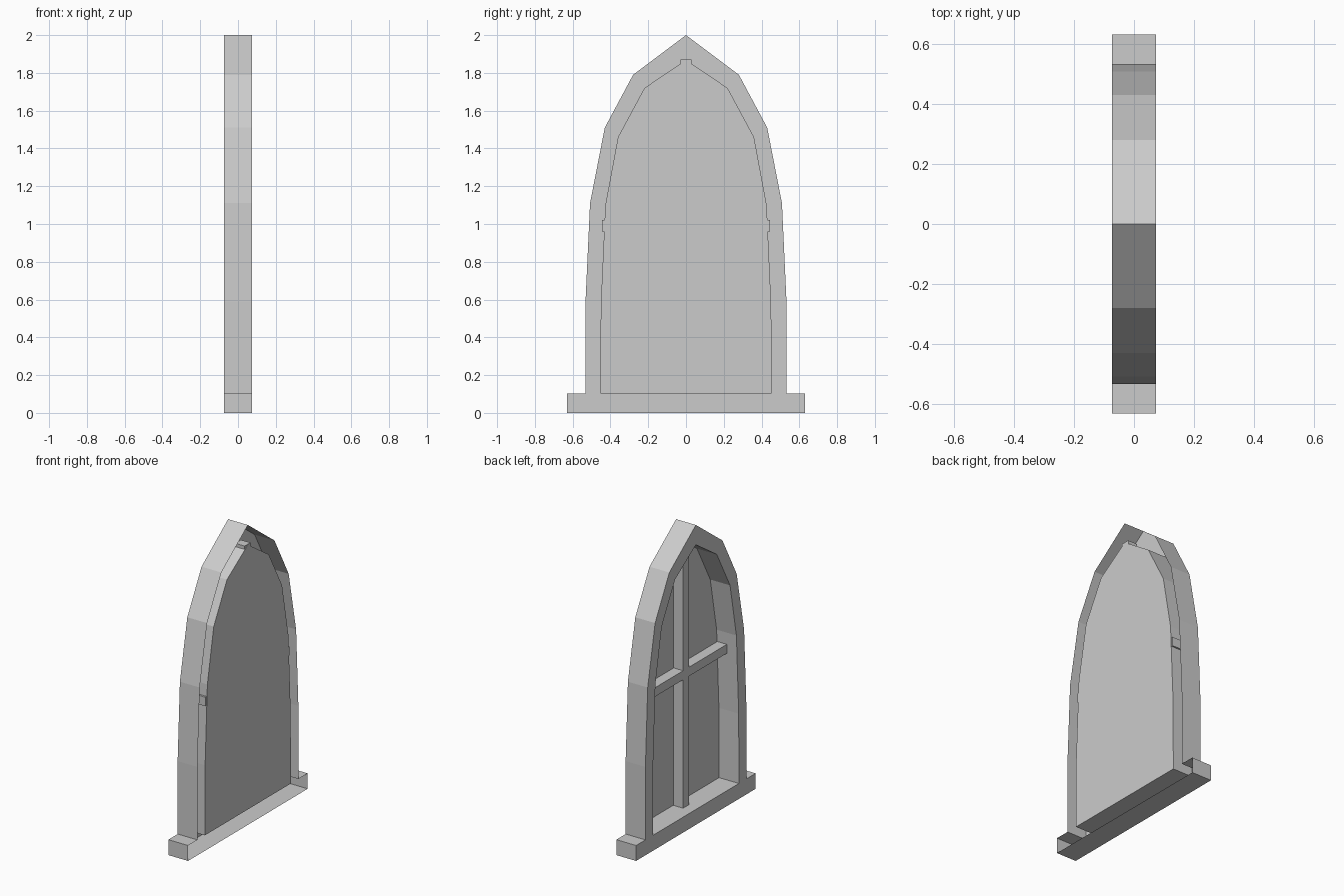
import bpy, bmesh

if "Cube" in bpy.data.objects:
    bpy.data.objects.remove(bpy.data.objects["Cube"])

D = 0.073            # half depth of the window
SILL_H = 0.103

# Right half of the arch, from sill to peak, as (y, z)
OUTER = [(0.532, SILL_H), (0.532, 0.59), (0.508, 1.11), (0.43, 1.51), (0.28, 1.79), (0, 2.0)]
INNER = [(0.453, SILL_H), (0.451, 0.57), (0.427, 1.10), (0.36, 1.46), (0.22, 1.72), (0, 1.868)]


def full_arch(half):
    return half + [(-y, z) for y, z in reversed(half[:-1])]


def make(name, bm):
    # Consistent normals, with the faces on the room side pointing to -x
    bmesh.ops.remove_doubles(bm, verts=bm.verts, dist=1e-5)
    bmesh.ops.recalc_face_normals(bm, faces=bm.faces)
    bm.normal_update()
    face = max(bm.faces, key=lambda f: abs(f.normal.x) * f.calc_area())
    if face.normal.x > 0:
        bmesh.ops.reverse_faces(bm, faces=bm.faces)
    mesh = bpy.data.meshes.new(name)
    bm.to_mesh(mesh)
    bm.free()
    bpy.context.collection.objects.link(bpy.data.objects.new(name, mesh))


def quad(bm, *pts):
    bm.faces.new([bm.verts.new(p) for p in pts])


def box(name, lo, hi):
    bpy.ops.mesh.primitive_cube_add(size=1, location=[(a + b) / 2 for a, b in zip(lo, hi)])
    ob = bpy.context.object
    ob.name = name
    ob.scale = [b - a for a, b in zip(lo, hi)]


# Arched frame: a channel left open on the wall side (+x)
out, inn = full_arch(OUTER), full_arch(INNER)
bm = bmesh.new()
sections = [[bm.verts.new(p) for p in ((D, *o), (-D, *o), (-D, *i), (D, *i))]
            for o, i in zip(out, inn)]
for a, b in zip(sections, sections[1:]):
    for k in range(3):
        bm.faces.new((a[k], b[k], b[k + 1], a[k + 1]))
make("arched_frame", bm)

# Sill: also open on the wall side, top left open under the hollow frame
bm = bmesh.new()
W, H = 0.63, SILL_H
quad(bm, (-D, -W, 0), (-D, W, 0), (-D, W, H), (-D, -W, H))
quad(bm, (-D, -W, 0), (D, -W, 0), (D, W, 0), (-D, W, 0))
for s in (-1, 1):
    quad(bm, (-D, s * W, 0), (D, s * W, 0), (D, s * W, H), (-D, s * W, H))
    quad(bm, (-D, s * W, H), (D, s * W, H), (D, s * 0.532, H), (-D, s * 0.532, H))
quad(bm, (-D, -0.453, H), (-D, 0.453, H), (D, 0.453, H), (D, -0.453, H))
make("sill", bm)

# Pane at the wall side of the opening
bm = bmesh.new()
bm.faces.new([bm.verts.new((D, y, z)) for y, z in inn])
make("pane", bm)

# Glazing bars
box("vertical_bar", (0.0, -0.03, SILL_H), (D - 0.003, 0.03, 1.87))
box("horizontal_bar", (0.0, -0.444, 0.96), (D - 0.003, 0.444, 1.02))
